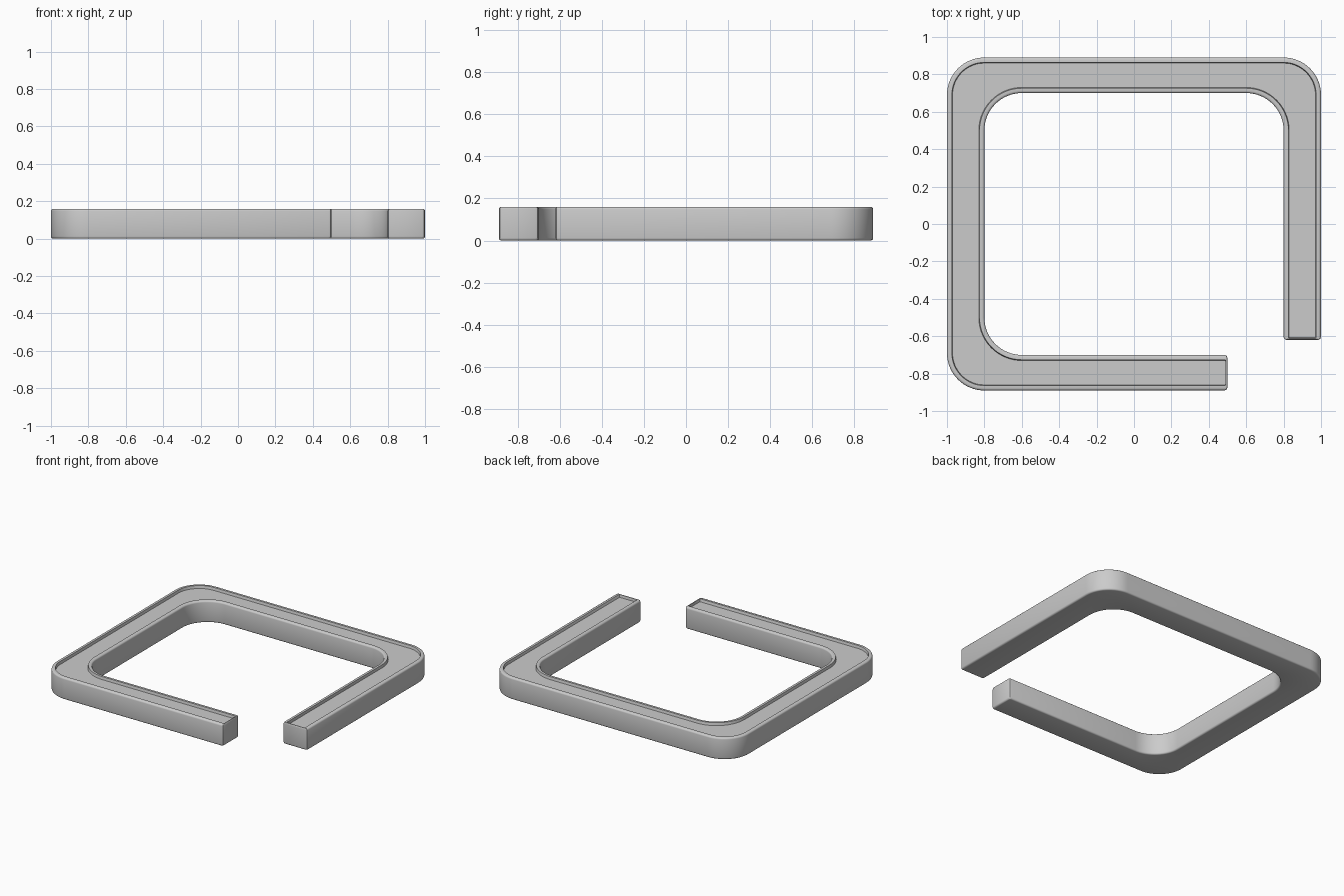
import bpy, bmesh
from math import sin, cos, radians

if "Cube" in bpy.data.objects:
    bpy.data.objects.remove(bpy.data.objects["Cube"])

HX, HY = 1.0, 0.89        # outer half sizes
IX, IY = 0.80, 0.70       # opening half sizes
R = 0.2                   # corner radius, outside and inside
END_X, END_Y = 0.50, -0.62  # where the two arms stop
SEG = 16


def side_path(hx, hy, centre_x, centre_y, r, end_x, end_y, sign, cr):
    """Open path around three corners, with small rounded arm ends."""
    k = 0.3 * cr
    pts = [(end_x, -hy + sign * cr), (end_x - k, -hy + sign * k), (end_x - cr, -hy)]
    for sx, sy, start in ((-1, -1, 270), (-1, 1, 180), (1, 1, 90)):
        for i in range(SEG + 1):
            a = radians(start - 90 * i / SEG)
            pts.append((sx * centre_x + r * cos(a), sy * centre_y + r * sin(a)))
    pts += [(hx, end_y + cr), (hx - sign * k, end_y + k), (hx - sign * cr, end_y)]
    return pts


def outline(d, e):
    """Outline inset by d along the sides and e at the arm ends."""
    cr = max(0.016 - d, 0.003)
    ex, ey = END_X - e, END_Y + e
    outer = side_path(HX - d, HY - d, HX - R, HY - R, R - d, ex, ey, 1, cr)
    inner = side_path(IX + d, IY + d, IX - R, IY - R, R + d, ex, ey, -1, cr)
    return outer + inner[::-1]


# Stacked outlines: rounded base, wall, rounded rim, recessed top
layers = [
    (0.012, 0.012, 0.0), (0.006, 0.006, 0.0016), (0.0016, 0.0016, 0.006),
    (0.0, 0.0, 0.012), (0.0, 0.0, 0.148), (0.0016, 0.0008, 0.154),
    (0.006, 0.002, 0.1584), (0.012, 0.004, 0.16), (0.026, 0.010, 0.16),
    (0.030, 0.012, 0.140),
]

bm = bmesh.new()
rings = [[bm.verts.new((x, y, z)) for x, y in outline(d, e)] for d, e, z in layers]
n = len(rings[0])
for a, b in zip(rings, rings[1:]):
    for i in range(n):
        j = (i + 1) % n
        bm.faces.new((a[i], a[j], b[j], b[i]))

# Underside and recess floor
for ring in (rings[0], rings[-1]):
    for i in range(n // 2 - 1):
        bm.faces.new((ring[i], ring[i + 1], ring[n - 2 - i], ring[n - 1 - i]))
bmesh.ops.recalc_face_normals(bm, faces=bm.faces)

mesh = bpy.data.meshes.new("open_frame")
bm.to_mesh(mesh)
bm.free()
frame = bpy.data.objects.new("open_frame", mesh)
bpy.context.collection.objects.link(frame)
bpy.context.view_layer.objects.active = frame
frame.select_set(True)
bpy.ops.object.shade_smooth_by_angle(angle=radians(35))
